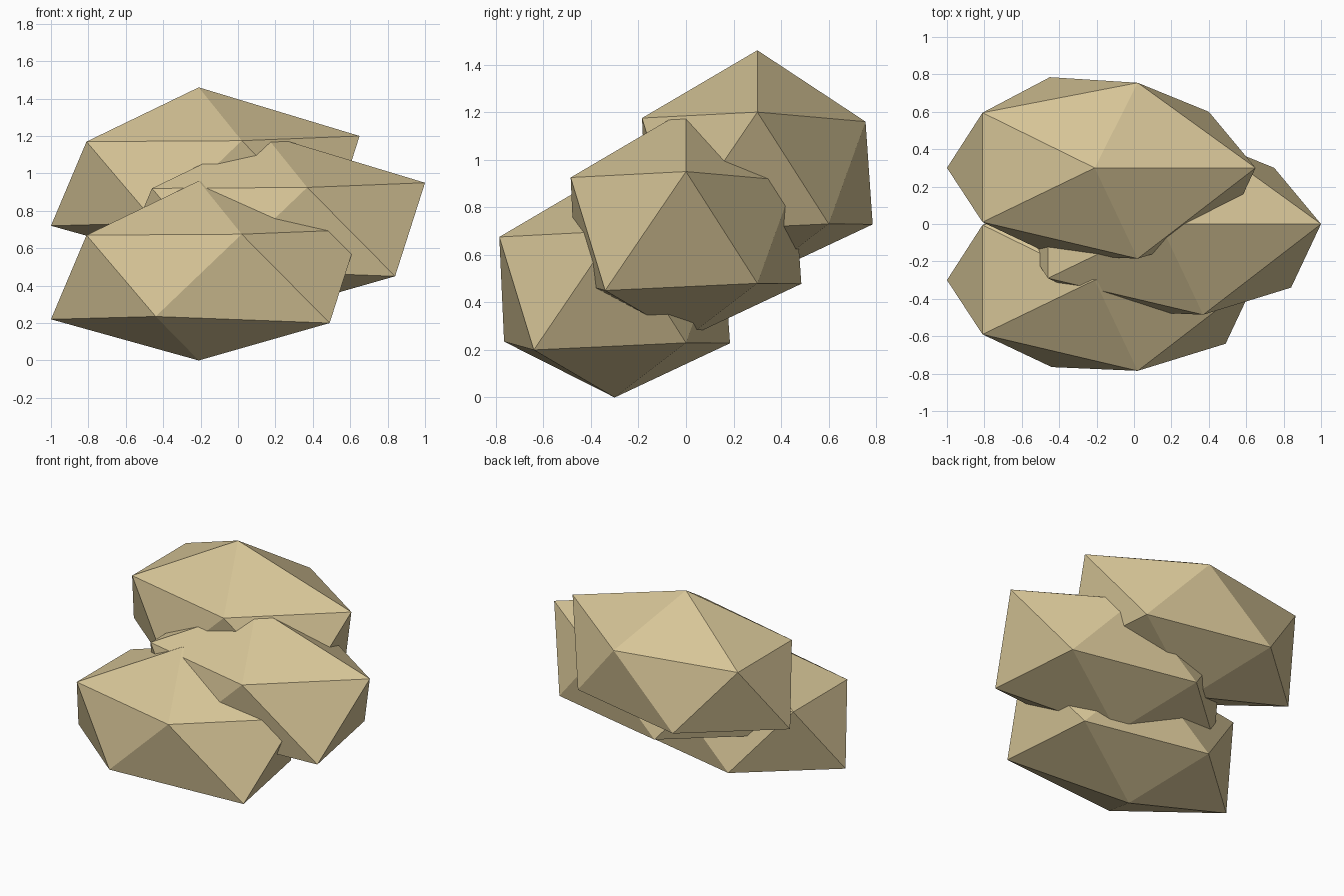
import bpy
import bmesh

cube = bpy.data.objects.get("Cube")
if cube:
    bpy.data.objects.remove(cube, do_unlink=True)

# Sandy stone colour
sand = bpy.data.materials.new("sand")
sand.use_nodes = True
colour = (0.68, 0.56, 0.31, 1)
sand.diffuse_color = colour
bsdf = sand.node_tree.nodes["Principled BSDF"]
bsdf.inputs["Base Color"].default_value = colour
bsdf.inputs["Roughness"].default_value = 0.9

# Slightly uneven long icosahedron: two tips and two five-cornered rings
tips = [(0, 0, 0), (0, 0, 0.96)]
upper_ring = [(0.86, 0, 0.70), (0.23, 0.455, 0.66), (-0.60, 0.295, 0.67),
              (-0.60, -0.29, 0.67), (0.23, -0.485, 0.675)]
lower_ring = [(-0.79, 0, 0.22), (-0.23, -0.465, 0.235), (0.70, -0.34, 0.20),
              (0.61, 0.30, 0.23), (-0.24, 0.485, 0.228)]

bm = bmesh.new()
for corner in tips + upper_ring + lower_ring:
    bm.verts.new(corner)
bmesh.ops.convex_hull(bm, input=bm.verts[:])
bmesh.ops.recalc_face_normals(bm, faces=bm.faces[:])
stone_mesh = bpy.data.meshes.new("stone")
bm.to_mesh(stone_mesh)
bm.free()
stone_mesh.materials.append(sand)

# Three overlapping copies, stepping up towards the back
places = {
    "front_stone": (-0.21, -0.30, 0),
    "middle_stone": (0.14, 0, 0.25),
    "back_stone": (-0.21, 0.30, 0.50),
}
for name, place in places.items():
    stone = bpy.data.objects.new(name, stone_mesh)
    stone.location = place
    bpy.context.collection.objects.link(stone)
